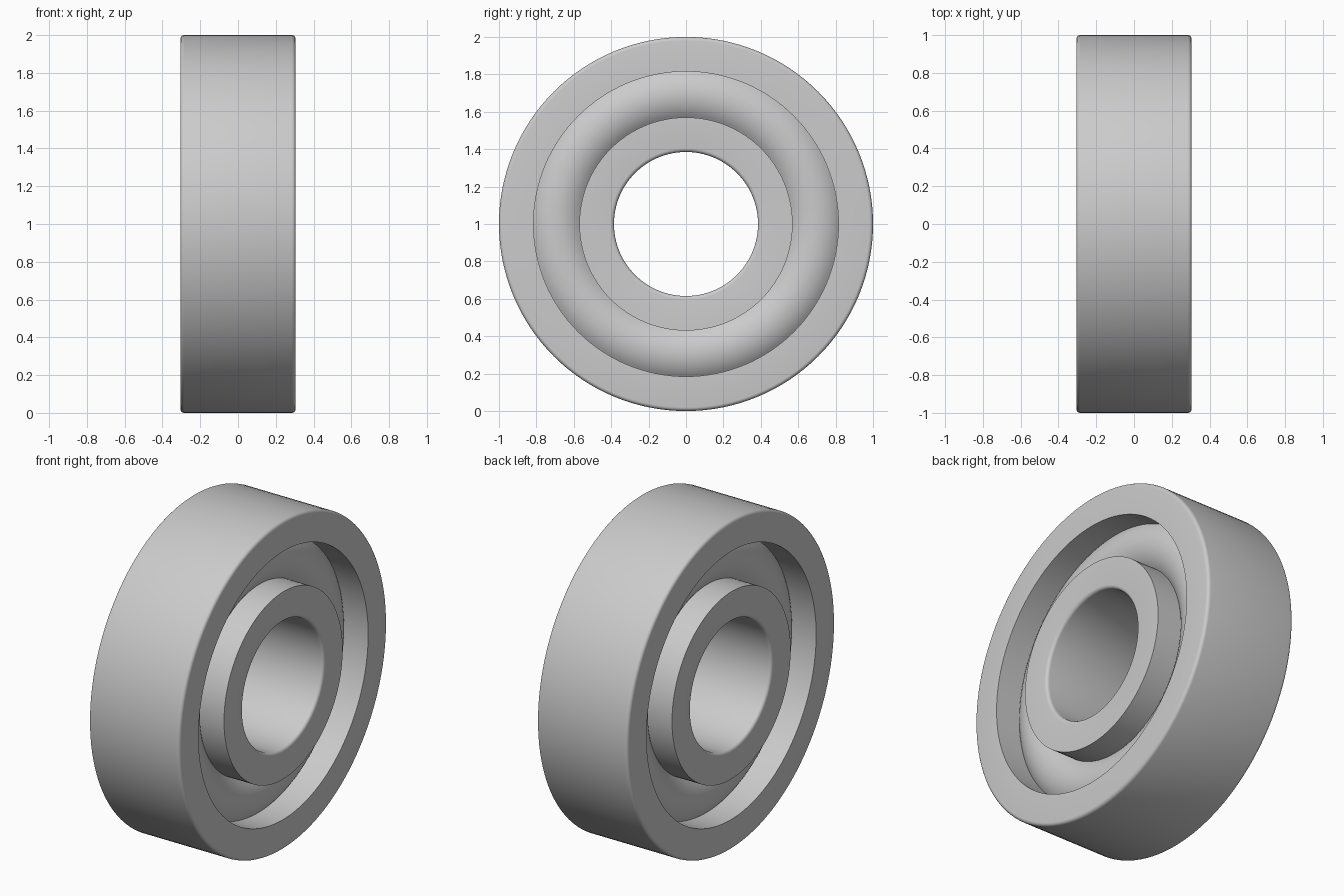
import bpy
import bmesh
from math import cos, sin, pi, asin
from mathutils import Matrix, Vector

SEGMENTS = 128
HALF_WIDTH = 0.305
CENTRE = Vector((0, 0, 1))

cube = bpy.data.objects.get("Cube")
if cube:
    bpy.data.objects.remove(cube, do_unlink=True)

steel = bpy.data.materials.new("grey steel")
steel.use_nodes = True
colour = (0.6, 0.6, 0.6, 1)
steel.diffuse_color = colour
steel.node_tree.nodes["Principled BSDF"].inputs["Base Color"].default_value = colour


def lathe(name, profile):
    """Spin a closed (x, radius) profile about the x axis."""
    bm = bmesh.new()
    verts = [bm.verts.new((x, 0, r)) for x, r in profile]
    edges = [bm.edges.new((v, verts[i - 1])) for i, v in enumerate(verts)]
    bmesh.ops.spin(bm, geom=verts + edges, cent=(0, 0, 0), axis=(1, 0, 0),
                   angle=2 * pi, steps=SEGMENTS, use_merge=True)
    bmesh.ops.remove_doubles(bm, verts=bm.verts[:], dist=1e-5)
    bmesh.ops.recalc_face_normals(bm, faces=bm.faces[:])
    bm.transform(Matrix.Translation(CENTRE))
    mesh = bpy.data.meshes.new(name)
    bm.to_mesh(mesh)
    bm.free()
    mesh.materials.append(steel)
    obj = bpy.data.objects.new(name, mesh)
    bpy.context.collection.objects.link(obj)
    bpy.ops.object.select_all(action="DESELECT")
    obj.select_set(True)
    bpy.context.view_layer.objects.active = obj
    bpy.ops.object.shade_smooth_by_angle(angle=pi / 6)
    return obj


def ring_profile(plain, rounded, bevel=0.02, steps=5):
    """Rectangle with a sharp edge at one radius and a rounded one at the other."""
    inward = 1 if plain > rounded else -1
    half = [(HALF_WIDTH, plain)]
    for i in range(steps + 1):
        a = i / steps * pi / 2
        half.append((HALF_WIDTH - bevel + bevel * cos(a),
                     rounded + inward * bevel * (1 - sin(a))))
    return half + [(-x, r) for x, r in reversed(half)]


# Outer and inner races
BORE, SHOULDER = 0.815, 0.57
lathe("outer_race", ring_profile(BORE, 1.0))
lathe("inner_race", ring_profile(SHOULDER, 0.385))

# Rounded filler ring between the races, bulging on both sides
tube = 0.187
middle = (BORE + SHOULDER) / 2
half_gap = (BORE - SHOULDER) / 2
limit = asin(half_gap / tube)
arc = []
for i in range(17):
    a = limit * (1 - i / 8)
    arc.append((tube * cos(a), middle + tube * sin(a)))
lathe("filler_ring", arc + [(-x, r) for x, r in reversed(arc)])
